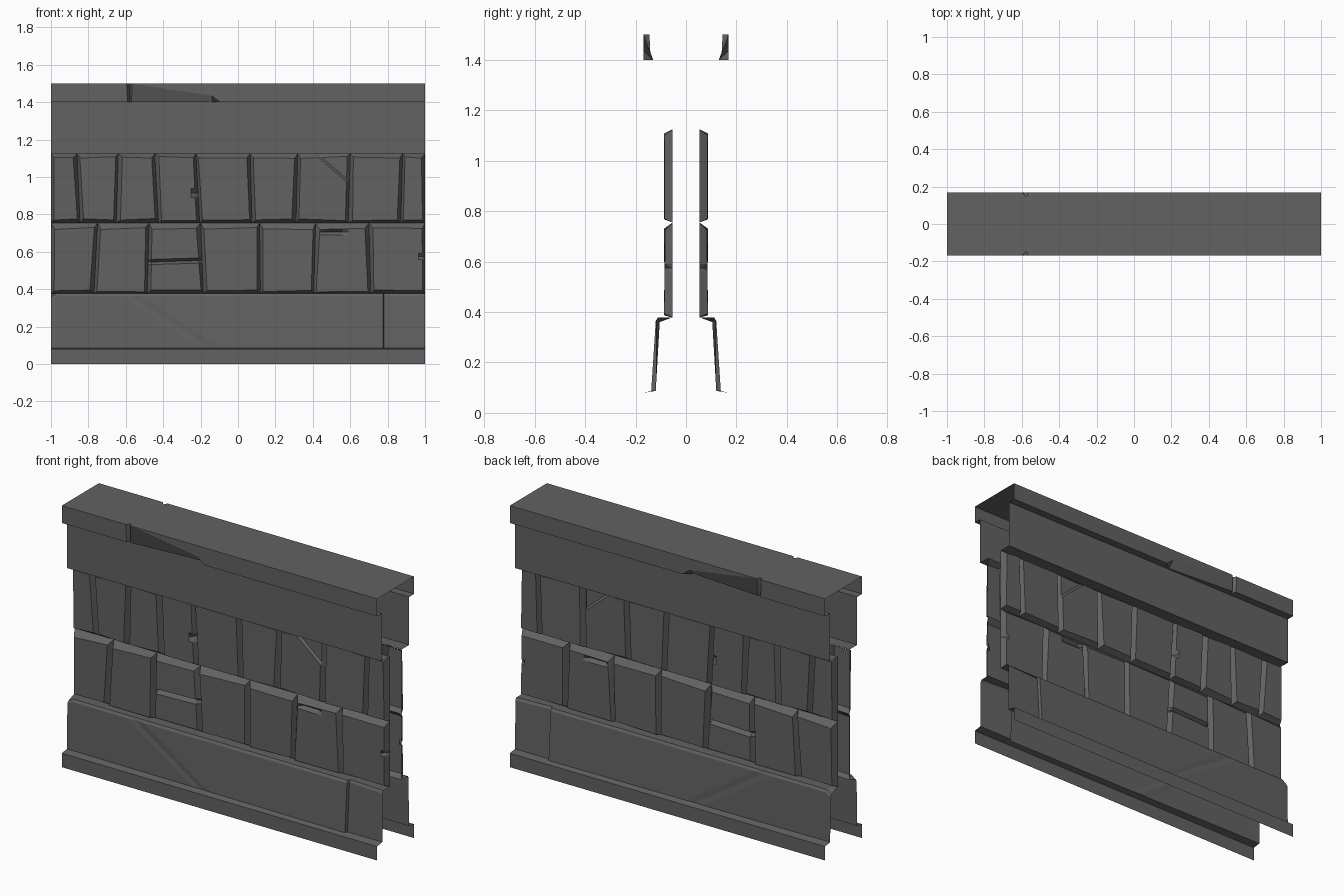
import bpy, bmesh, random
from mathutils import Vector as V

if "Cube" in bpy.data.objects:
    bpy.data.objects.remove(bpy.data.objects["Cube"])

random.seed(4)
stone_mat = bpy.data.materials.new("dark_stone")
stone_mat.diffuse_color = (.122, .122, .122, 1)
stone_mat.use_nodes = True
stone_mat.node_tree.nodes["Principled BSDF"].inputs["Base Color"].default_value = stone_mat.diffuse_color


def finish(name, bm):
    """Orient the front half outwards, then mirror it to the back."""
    bmesh.ops.remove_doubles(bm, verts=bm.verts, dist=0.0005)
    bmesh.ops.recalc_face_normals(bm, faces=bm.faces)
    bm.normal_update()
    if sum(f.normal.y * f.calc_area() for f in bm.faces) > 0:
        bmesh.ops.reverse_faces(bm, faces=bm.faces)
    me = bpy.data.meshes.new(name)
    bm.to_mesh(me)
    bm.free()
    me.materials.append(stone_mat)
    ob = bpy.data.objects.new(name, me)
    bpy.context.collection.objects.link(ob)
    mod = ob.modifiers.new("mirror", 'MIRROR')
    mod.use_axis = (False, True, False)
    mod.merge_threshold = 0.0005


def loft(bm, stations):
    """Skin profiles [(depth, z)...] placed at x stations."""
    rows = [[bm.verts.new((x, -d, z)) for d, z in prof] for x, prof in stations]
    for a, b in zip(rows, rows[1:]):
        for i in range(len(a) - 1):
            bm.faces.new((a[i], a[i + 1], b[i + 1], b[i]))


def cut(bm, co, no):
    bmesh.ops.bisect_plane(bm, geom=bm.verts[:] + bm.edges[:] + bm.faces[:],
                           dist=1e-5, plane_co=co, plane_no=no)


def groove(bm, x, z, nx, nz, width, depth, keep, ends=()):
    """V groove along a line in the face; keep(co) limits what is pressed in."""
    for e in ends:
        cut(bm, V((e, 0, 0)), V((1, 0, 0)))
    p, n = V((x, 0, z)), V((nx, 0, nz)).normalized()
    for k in (-.5, 0, .5):
        cut(bm, p + n * width * k, n)
    for v in bm.verts:
        if abs((v.co - p).dot(n)) < 1e-4 and keep(v.co):
            v.co.y += depth


def chip(bm, x, z, nx, nz, depth, step=.012):
    """Broken corner: everything past a line is stepped back."""
    p, n = V((x, 0, z)), V((nx, 0, nz)).normalized()
    cut(bm, p, n)
    cut(bm, p + n * step, n)
    for v in bm.verts:
        if (v.co - p).dot(n) > step - 1e-4 and v.co.y < -.07:
            v.co.y += depth


# Cap: closed top, front face with a crack and a broken lower edge
bm = bmesh.new()
T, B, D = 1.5, 1.4, -.168
face_sets = [
    [(-1, D, T), (-.595, D, T), (-.59, D, B), (-1, D, B)],
    [(-.595, D, T), (-.577, -.145, T), (-.577, -.14, B), (-.59, D, B)],
    [(-.577, -.145, T), (-.565, D, T), (-.57, -.162, B), (-.577, -.14, B)],
    [(-.565, D, T), (-.14, D, 1.435), (-.14, -.13, B), (-.57, -.162, B)],
    [(-.14, D, 1.435), (-.095, D, B), (-.14, -.13, B)],
    [(-.565, D, T), (1, D, T), (1, D, B), (-.095, D, B), (-.14, D, 1.435)],
    [(-1, D, T), (-.595, D, T), (-.577, -.145, T), (-.565, D, T), (1, D, T),
     (1, 0, T), (-1, 0, T)],
    [(-1, D, B), (-.59, D, B), (-.577, -.14, B), (-.57, -.162, B),
     (-.14, -.13, B), (-.095, D, B), (1, D, B), (1, -.123, B), (-1, -.123, B)],
]
for pts in face_sets:
    bm.faces.new([bm.verts.new(p) for p in pts])
finish("cap", bm)

# Frieze board under the cap
bm = bmesh.new()
prof = [(.123, 1.4), (.123, 1.125), (.055, 1.125)]
loft(bm, [(-1, prof), (1, prof)])
finish("frieze", bm)


# Plinth with foot ledge; slabs lean out towards the crack on the right
def plinth(top, bottom, edge=.378):
    return [(.055, .378), (top - .008, edge), (top, edge - .014), (bottom, .087),
            (.168, .08), (.168, 0)]


bm = bmesh.new()
loft(bm, [(-1, plinth(.118, .122, .358)), (-.97, plinth(.12, .122)),
          (.775, plinth(.12, .138)), (.78, plinth(.104, .122)),
          (1, plinth(.118, .12))])
groove(bm, -.35, .22, .545, .838, .06, .003,
       lambda c: -.7 < c.x < 0 and .085 < c.z < .37)
finish("plinth", bm)

# Stone courses: top, bottom, top bevel, bottom bevel, seams (x at top, x at bottom)
courses = {
    "upper": (1.125, .755, .02, .018, [
        (-1, -1), (-.86, -.845), (-.64, -.65), (-.445, -.425), (-.225, -.205),
        (.065, .075), (.32, .31), (.6, .59), (.88, .87), (1, 1)]),
    "lower": (.755, .378, .03, .014, [
        (-1, -1), (-.75, -.77), (-.475, -.485), (-.2, -.185), (.115, .12),
        (.415, .405), (.7, .71), (1, 1)]),
}


def front(c):
    return c.y < -.07


for course, (zt, zb, bt, bb, seams) in courses.items():
    for i, ((tl, bl), (tr, br)) in enumerate(zip(seams, seams[1:])):
        bm = bmesh.new()
        r = lambda s: random.uniform(-s, s)
        s = .018
        outer = [(tl, zt), (tr, zt), (br, zb), (bl, zb)]
        inner = [(tl + s, zt - bt), (tr - s, zt - bt), (br - s, zb + bb), (bl + s, zb + bb)]
        o = [bm.verts.new((x, -.053, z)) for x, z in outer]
        n = [bm.verts.new((x + r(.005), -.085 + r(.003), z + r(.006))) for x, z in inner]
        bm.faces.new(n)
        for k in range(4):
            j = (k + 1) % 4
            bm.faces.new((o[k], o[j], n[j], n[k]))
        # Individual damage
        if course == "upper" and i == 6:
            chip(bm, .505, 1.04, .65, .76, .012)
        if course == "upper" and i == 3:
            groove(bm, -.3, .915, 0, 1, .05, .03,
                   lambda c: front(c) and c.x > -.24, [-.25])
        if course == "lower" and i == 2:
            groove(bm, -.33, .55, -.03, 1, .028, .026, front)
        if course == "lower" and i == 5:
            groove(bm, .5, .706, 0, 1, .034, .02,
                   lambda c: front(c) and .44 < c.x < .58, [.43, .46, .56, .59])
        if course == "lower" and i == 6:
            groove(bm, .97, .575, 0, 1, .03, .02,
                   lambda c: front(c) and c.x > .97, [.965])
        finish(f"{course}_stone_{i + 1}", bm)
